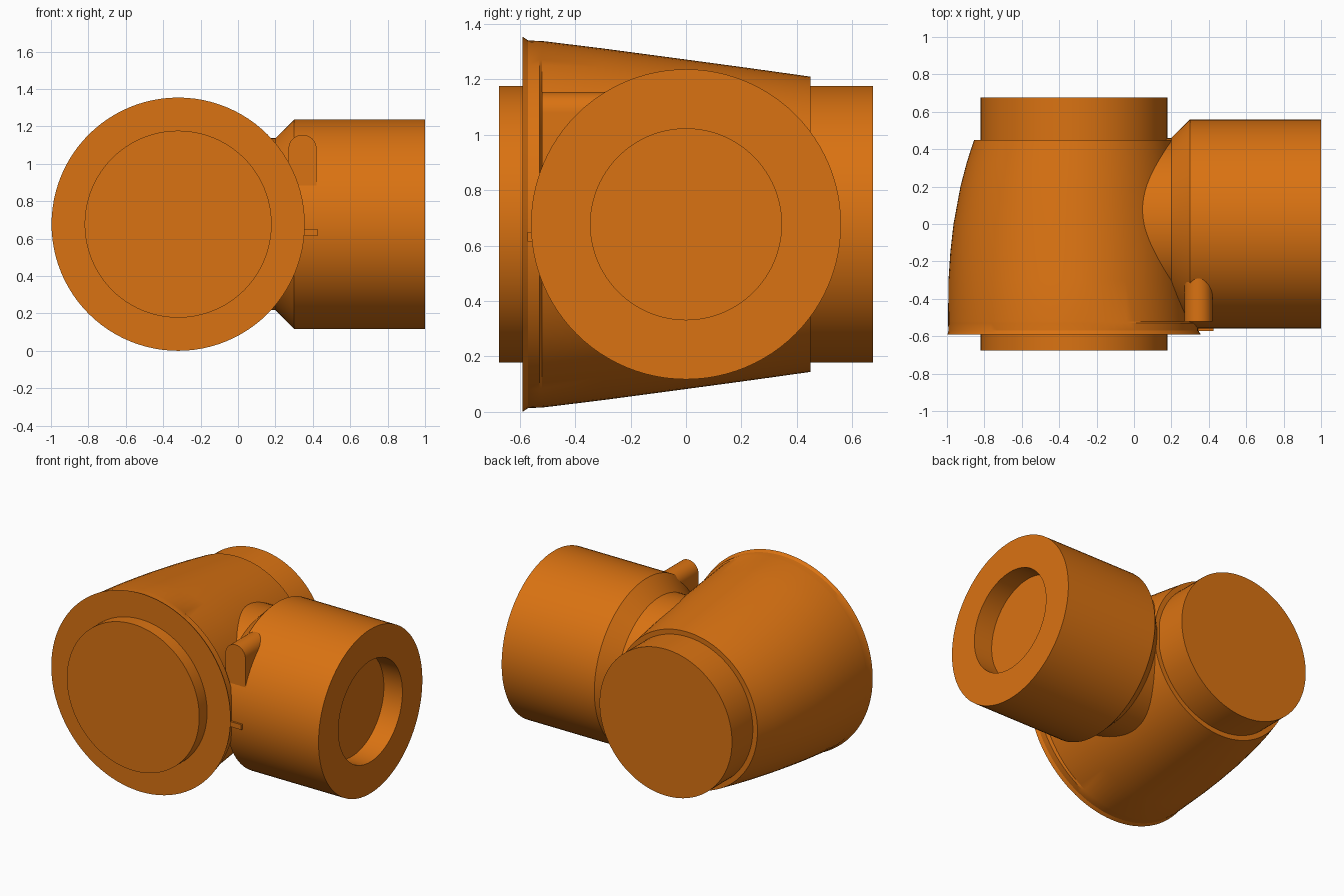
import bpy, bmesh, math

if "Cube" in bpy.data.objects:
    bpy.data.objects.remove(bpy.data.objects["Cube"], do_unlink=True)

CX, CZ = -0.32, 0.677   # axis of the main body
SEG = 96

orange = bpy.data.materials.new("orange")
orange.use_nodes = True
COLOR = (0.70, 0.17, 0.006, 1)
orange.diffuse_color = COLOR
orange.node_tree.nodes["Principled BSDF"].inputs["Base Color"].default_value = COLOR


def finish(name, bm):
    bmesh.ops.recalc_face_normals(bm, faces=bm.faces)
    mesh = bpy.data.meshes.new(name)
    bm.to_mesh(mesh)
    bm.free()
    mesh.materials.append(orange)
    obj = bpy.data.objects.new(name, mesh)
    bpy.context.collection.objects.link(obj)
    bpy.ops.object.select_all(action='DESELECT')
    obj.select_set(True)
    bpy.context.view_layer.objects.active = obj
    bpy.ops.object.shade_smooth_by_angle(angle=math.radians(25))
    return obj


def skin(name, loops):
    """Bridge equal closed loops of points and cap both ends."""
    bm = bmesh.new()
    rings = [[bm.verts.new(p) for p in loop] for loop in loops]
    n = len(rings[0])
    for a, b in zip(rings, rings[1:]):
        for i in range(n):
            j = (i + 1) % n
            bm.faces.new((a[i], a[j], b[j], b[i]))
    bm.faces.new(rings[0])
    bm.faces.new(rings[-1])
    return finish(name, bm)


def circle():
    return [(math.cos(t), math.sin(t))
            for t in (2 * math.pi * i / SEG for i in range(SEG))]


def loft_y(name, sections):
    """Sections are (y, left-hand width, right-hand width, half height)."""
    return skin(name, [[(CX + c * (neg if c < 0 else pos), y, CZ + s * h)
                        for c, s in circle()] for y, neg, pos, h in sections])


def lathe_x(name, profile):
    return skin(name, [[(x, r * c, CZ + r * s) for c, s in circle()]
                       for x, r in profile])


# Tapered main body, bulging on its outer side, with a thin front lip
loft_y("main_body", [
    (-0.59, 0.677, 0.677, 0.677),
    (-0.57, 0.672, 0.664, 0.664),
    (-0.53, 0.674, 0.664, 0.662),
    (-0.52, 0.674, 0.635, 0.662),
    (-0.30, 0.672, 0.62, 0.635),
    (-0.15, 0.662, 0.61, 0.615),
    (0.0, 0.645, 0.59, 0.595),
    (0.2, 0.608, 0.565, 0.568),
    (0.33, 0.574, 0.55, 0.55),
    (0.45, 0.535, 0.533, 0.533)])

# Round stubs at both ends of the body
for name, y0, y1 in (("front_stub", -0.675, -0.5), ("back_stub", 0.4, 0.675)):
    loft_y(name, [(y0, 0.5, 0.5, 0.5), (y1, 0.5, 0.5, 0.5)])

# Side branch: neck, flared shoulder, barrel and blind bore
lathe_x("side_branch", [(0.0, 0.46), (0.2, 0.46), (0.3, 0.56), (1.0, 0.56),
                        (1.0, 0.345), (0.86, 0.345)])

# Round-topped lug on the barrel
R, LX, LZ = 0.075, 0.345, 1.08
outline = [(LX + R, 0.83)] + [(LX + R * math.cos(math.pi * i / 16),
           LZ + R * math.sin(math.pi * i / 16)) for i in range(17)] + [(LX - R, 0.83)]
skin("lug", [[(x, y, z) for x, z in outline] for y in (-0.52, -0.2)])

# Small tab beside the front lip
tab = [(0.33, 0.615), (0.425, 0.615), (0.425, 0.65), (0.33, 0.65)]
skin("tab", [[(x, y, z) for x, z in tab] for y in (-0.572, -0.5)])
